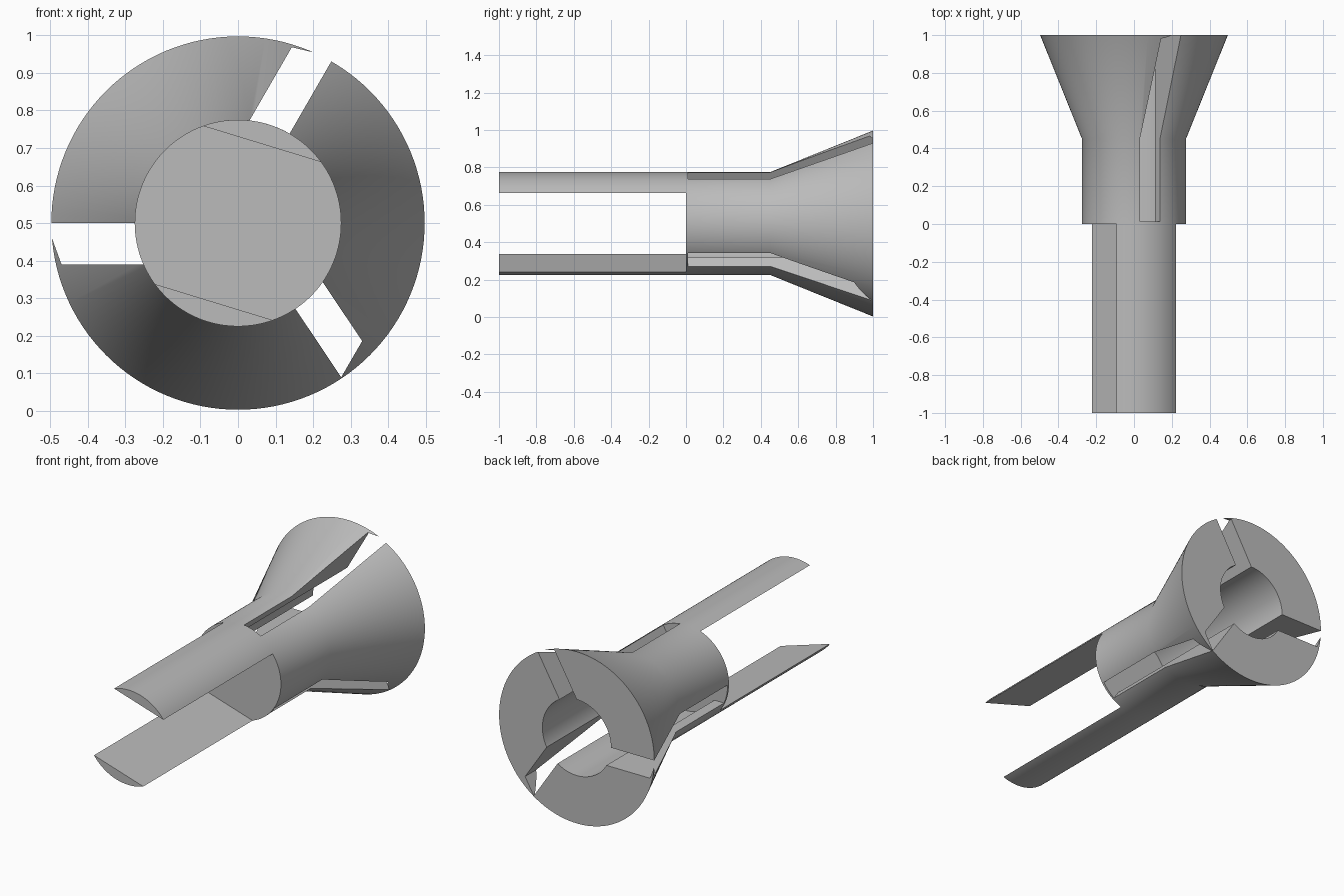
import bpy, bmesh
from math import cos, sin, tau, radians, acos
from mathutils import Vector, Matrix

default = bpy.data.objects.get("Cube")
if default:
    bpy.data.objects.remove(default, do_unlink=True)

AXIS_Z, BARREL_R, BORE_R, FLARE_R = 0.5, 0.275, 0.22, 0.497
PLATE, SEGMENTS = 0.01, 128

grey = bpy.data.materials.new("plain_grey")
grey.use_nodes = True
grey.diffuse_color = (0.5, 0.5, 0.5, 1)
grey.node_tree.nodes["Principled BSDF"].inputs["Base Color"].default_value = (0.5, 0.5, 0.5, 1)


def make_object(name, bm):
    bmesh.ops.recalc_face_normals(bm, faces=bm.faces)
    mesh = bpy.data.meshes.new(name)
    bm.to_mesh(mesh)
    bm.free()
    mesh.materials.append(grey)
    obj = bpy.data.objects.new(name, mesh)
    bpy.context.collection.objects.link(obj)
    return obj


def activate(obj):
    bpy.ops.object.select_all(action="DESELECT")
    obj.select_set(True)
    bpy.context.view_layer.objects.active = obj


def lathe(name, profile):
    """Spin a (radius, y) profile about the long axis."""
    bm = bmesh.new()
    verts = [bm.verts.new((r, y, AXIS_Z)) for r, y in profile]
    edges = [bm.edges.new(pair) for pair in zip(verts, verts[1:])]
    bmesh.ops.spin(bm, geom=verts + edges, cent=(0, 0, AXIS_Z), axis=(0, 1, 0),
                   angle=tau, steps=SEGMENTS, use_duplicate=False)
    bmesh.ops.remove_doubles(bm, verts=bm.verts, dist=0.0001)
    return make_object(name, bm)


def prism(name, outline, y0, y1):
    """Extrude an (x, z) outline, measured from the axis, along y."""
    bm = bmesh.new()
    face = bm.faces.new([bm.verts.new((x, y0, AXIS_Z + z)) for x, z in outline])
    new = bmesh.ops.extrude_face_region(bm, geom=[face])["geom"]
    bmesh.ops.translate(bm, vec=(0, y1 - y0, 0),
                        verts=[v for v in new if isinstance(v, bmesh.types.BMVert)])
    return make_object(name, bm)


# Flared, bored barrel closed by a thin front plate
body = lathe("flared_body", [(0, 0), (BARREL_R, 0), (BARREL_R, 0.45), (FLARE_R, 1),
                             (BORE_R, 1), (BORE_R, PLATE), (0, PLATE)])

# Three slots: direction, width to the left of that direction, end lengths
slots = [(60, 0.11, 0.51, 0.477), (180, -0.11, 0.51, 0.47), (-56.2, 0.1, 0.494, 0.445)]
for angle, width, near_len, far_len in slots:
    along = Vector((cos(radians(angle)), sin(radians(angle))))
    side = Vector((-along.y, along.x)) * abs(width)
    outline = [Vector((0, 0)), along * near_len, along * far_len + side, side]
    cutter = prism("slot_cutter", outline, PLATE + 0.002, 1.1)
    cutter.hide_render = True
    activate(body)
    cut = body.modifiers.new("slot", "BOOLEAN")
    cut.operation, cut.solver, cut.object = "DIFFERENCE", "EXACT", cutter
    bpy.ops.object.modifier_apply(modifier=cut.name)
    bpy.data.objects.remove(cutter, do_unlink=True)

# Two opposed tongues with circular-segment sections
half = acos(0.22 / BARREL_R)
parts = [body]
for name, middle in (("upper_tongue", radians(73)), ("lower_tongue", radians(253))):
    arc = [middle - half + 2 * half * i / 24 for i in range(25)]
    parts.append(prism(name, [(BARREL_R * cos(a), BARREL_R * sin(a)) for a in arc], -1, 0))

for part in parts:
    activate(part)
    bpy.ops.object.shade_smooth_by_angle(angle=radians(30))
